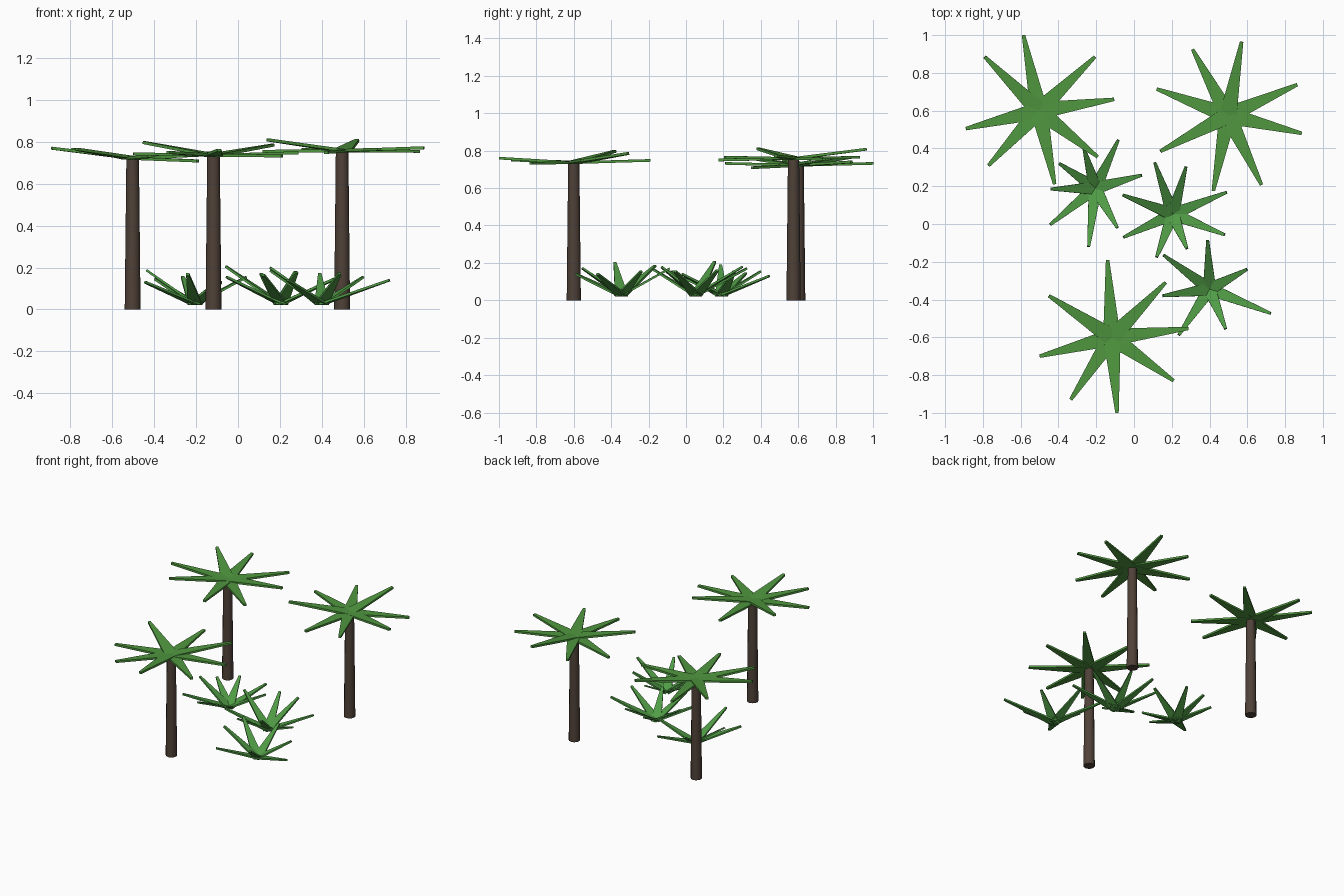
import bpy, bmesh
from mathutils import Vector


def material(name, rgb):
    m = bpy.data.materials.new(name)
    m.diffuse_color = (*rgb, 1)
    return m


BARK = material("bark", (0.08, 0.054, 0.04))
FROND = material("frond_green", (0.08, 0.31, 0.05))
BUSH = material("bush_green", (0.08, 0.33, 0.06))


def make_object(name, bm, mat, smooth=False):
    bmesh.ops.recalc_face_normals(bm, faces=bm.faces)
    if smooth:  # round sides, flat caps
        for f in bm.faces:
            f.smooth = len(f.verts) == 4
    me = bpy.data.meshes.new(name)
    bm.to_mesh(me)
    bm.free()
    me.materials.append(mat)
    bpy.context.collection.objects.link(bpy.data.objects.new(name, me))


def add_leaf(bm, root, tip, w0, w1, t):
    """Thin box tapering from root to tip, its width kept horizontal."""
    d = (tip - root).normalized()
    side = d.cross(Vector((0, 0, 1))).normalized()
    up = side.cross(d)
    rings = []
    for p, w in ((root, w0), (tip, w1)):
        rings.append([bm.verts.new(p + side * w / 2 * a + up * t / 2 * b)
                      for a, b in ((-1, -1), (1, -1), (1, 1), (-1, 1))])
    a, b = rings
    bm.faces.new(a)
    bm.faces.new(b[::-1])
    for i in range(4):
        j = (i + 1) % 4
        bm.faces.new((a[i], a[j], b[j], b[i]))


def crown(name, root, tips, mat, w0, w1, t):
    bm = bmesh.new()
    for tip in tips:
        add_leaf(bm, Vector(root), Vector(tip), w0, w1, t)
    make_object(name, bm, mat)


def trunk(name, x, y, h):
    bm = bmesh.new()
    bmesh.ops.create_cone(bm, cap_ends=True, segments=12, radius1=0.038, radius2=0.030, depth=h)
    bmesh.ops.translate(bm, verts=bm.verts, vec=(x, y, h / 2))
    make_object(name, bm, BARK, smooth=True)


# Palms: trunk x, y, height, then frond tips
palms = {
    "left_palm": ((-0.503, 0.60, 0.722), [
        (-0.585, 1.0, 0.732), (-0.207, 0.885, 0.74), (-0.105, 0.66, 0.74), (-0.192, 0.355, 0.709),
        (-0.42, 0.21, 0.732), (-0.77, 0.31, 0.765), (-0.89, 0.505, 0.77), (-0.79, 0.885, 0.765)]),
    "right_palm": ((0.497, 0.575, 0.758), [
        (0.57, 0.965, 0.808), (0.865, 0.738, 0.755), (0.888, 0.48, 0.772), (0.675, 0.207, 0.765),
        (0.42, 0.175, 0.75), (0.14, 0.385, 0.81), (0.12, 0.715, 0.755), (0.31, 0.925, 0.765)]),
    "front_palm": ((-0.117, -0.6, 0.736), [
        (-0.14, -0.19, 0.748), (0.167, -0.31, 0.785), (0.288, -0.553, 0.748), (0.21, -0.83, 0.733),
        (-0.09, -1.0, 0.76), (-0.335, -0.93, 0.75), (-0.50, -0.70, 0.743), (-0.45, -0.38, 0.797)]),
}
for name, ((x, y, h), tips) in palms.items():
    trunk(name + "_trunk", x, y, h)
    crown(name + "_fronds", (x, y, h), tips, FROND, 0.093, 0.018, 0.014)

# Low bushes: base centre, then leaf tips
bushes = {
    "left_bush": ((-0.205, 0.19, 0.026), [
        (-0.083, 0.445, 0.13), (0.04, 0.258, 0.155), (-0.088, -0.02, 0.14), (-0.24, -0.12, 0.168),
        (-0.443, -0.003, 0.13), (-0.438, 0.185, 0.188), (-0.395, 0.32, 0.145), (-0.265, 0.40, 0.155)]),
    "middle_bush": ((0.205, 0.052, 0.026), [
        (0.11, 0.325, 0.17), (0.275, 0.302, 0.18), (0.49, 0.168, 0.16), (0.48, -0.057, 0.155),
        (0.28, -0.13, 0.178), (0.12, -0.175, 0.165), (-0.055, -0.07, 0.155), (-0.058, 0.153, 0.205)]),
    "right_bush": ((0.40, -0.345, 0.026), [
        (0.39, -0.087, 0.17), (0.598, -0.24, 0.155), (0.723, -0.473, 0.14), (0.485, -0.555, 0.172),
        (0.237, -0.588, 0.14), (0.153, -0.38, 0.20), (0.157, -0.165, 0.185)]),
}
for name, (root, tips) in bushes.items():
    crown(name, root, tips, BUSH, 0.07, 0.015, 0.011)
